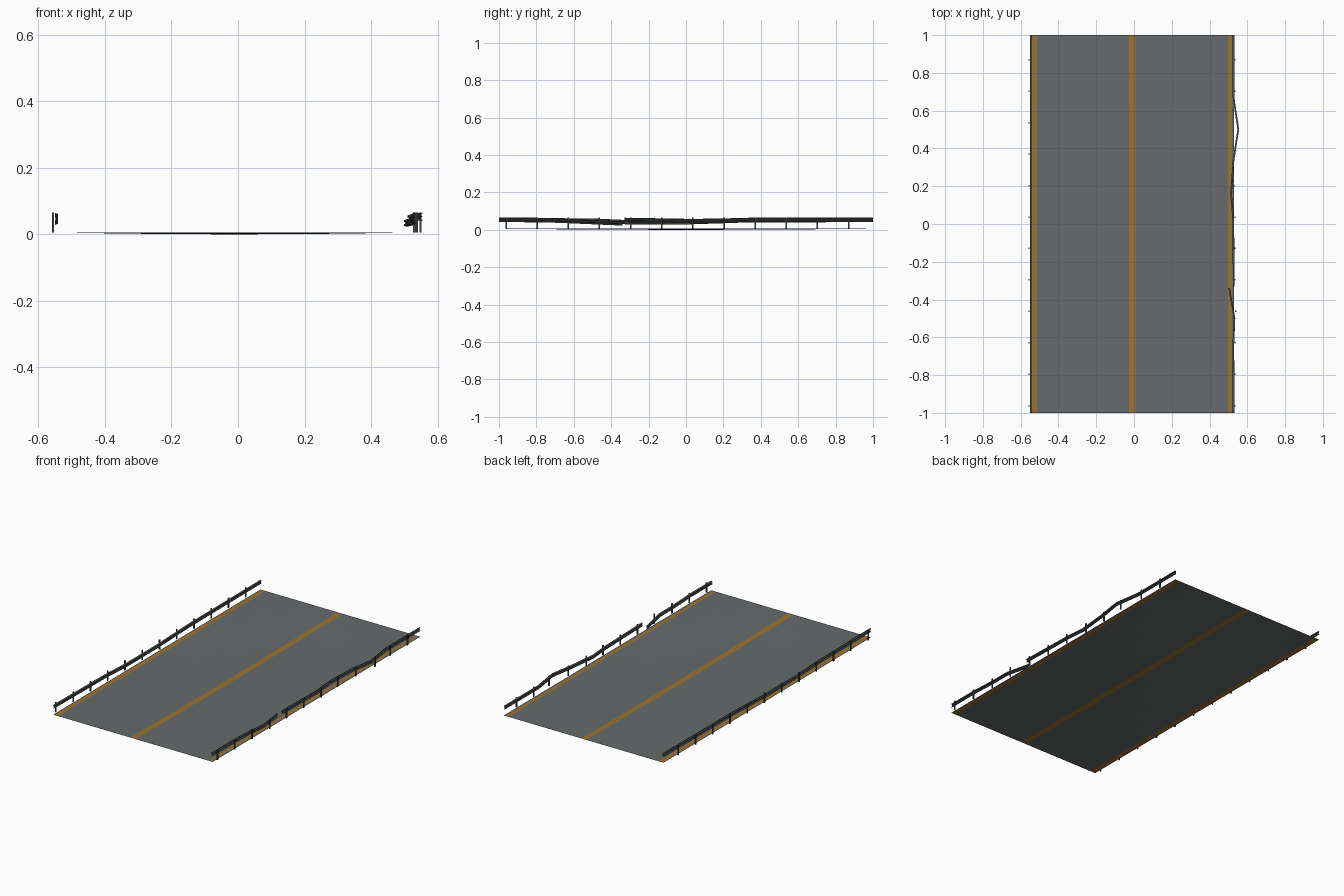
import bpy, bmesh

if "Cube" in bpy.data.objects:
    bpy.data.objects.remove(bpy.data.objects["Cube"])

def mat(name, rgb):
    m = bpy.data.materials.new(name)
    m.diffuse_color = (*rgb, 1)
    m.use_nodes = True
    m.node_tree.nodes["Principled BSDF"].inputs["Base Color"].default_value = m.diffuse_color
    return m

asphalt = mat("asphalt grey", (0.135, 0.147, 0.147))
paint = mat("road paint orange", (0.33, 0.175, 0.03))
steel = mat("dark steel", (0.075, 0.08, 0.08))

def make(name, bm, mats):
    me = bpy.data.meshes.new(name)
    bm.to_mesh(me)
    bm.free()
    for m in mats:
        me.materials.append(m)
    ob = bpy.data.objects.new(name, me)
    bpy.context.collection.objects.link(ob)
    return ob

def strip(bm, rows):
    """Bridge a list of equal-length point rows with quads."""
    vs = [[bm.verts.new(p) for p in r] for r in rows]
    faces = []
    for a, b in zip(vs, vs[1:]):
        for i in range(len(a) - 1):
            faces.append(bm.faces.new((a[i], a[i + 1], b[i + 1], b[i])))
    return faces

# Road sheet, very slightly dished, with painted strips cut into it
STRIPES = [(-0.541, -0.514), (-0.027, 0.008), (0.497, 0.518)]
xs = sorted([-0.548, -0.4, -0.27, -0.14, 0.13, 0.26, 0.38, 0.53] + [x for s in STRIPES for x in s])
ys = [-1 + i / 5 for i in range(11)]
bm = bmesh.new()
rows = [[(x, y, 0.006 * min(1, ((x + 0.01) / 0.54) ** 2 + y * y)) for x in xs] for y in ys]
for f in strip(bm, rows):
    cx = f.calc_center_median().x
    f.material_index = int(any(a < cx < b for a, b in STRIPES))
bm.normal_update()
make("road", bm, [asphalt, paint])

# Guard rails: W-shaped beam section (inward depth, height) swept along a bent path
W = [(0, 0.064), (0.008, 0.061), (0.008, 0.057), (0.002, 0.053),
     (0.008, 0.049), (0.008, 0.045), (0, 0.042)]

def rail(name, path, side):
    bm = bmesh.new()
    strip(bm, [[(x - side * d, y, z + dz) for d, z in W] for y, x, dz in path])
    bmesh.ops.recalc_face_normals(bm, faces=bm.faces)
    ob = make(name, bm, [steel])
    mod = ob.modifiers.new("thickness", 'SOLIDIFY')
    mod.thickness = 0.0012
    mod.offset = 0

rail("left_rail", [(-1, -0.55, 0), (-0.5, -0.55, -0.004), (-0.3, -0.55, -0.013),
                   (0, -0.55, -0.013), (0.3, -0.55, -0.003), (1, -0.55, 0)], -1)
rail("right_rail_broken_end", [(-1, 0.531, 0), (-0.8, 0.531, 0), (-0.64, 0.53, -0.006),
                               (-0.5, 0.536, -0.012), (-0.34, 0.508, -0.019)], 1)
rail("right_rail_bent", [(-0.33, 0.532, 0), (0.02, 0.53, -0.006), (0.16, 0.518, -0.005),
                         (0.34, 0.531, 0), (0.5, 0.556, 0), (0.67, 0.531, 0), (1, 0.531, 0)], 1)

# Posts behind the rails; those at the bulge are pushed outwards
def posts(name, x, shifts):
    bm = bmesh.new()
    for i in range(12):
        cx, cy = x + shifts.get(i, 0), -0.962 + i * 0.1665
        vs = bmesh.ops.create_cube(bm, size=1)["verts"]
        for v in vs:
            v.co.x = cx + v.co.x * 0.006
            v.co.y = cy + v.co.y * 0.008
            v.co.z = 0.036 + v.co.z * 0.06
    make(name, bm, [steel])

posts("left_posts", -0.556, {})
posts("right_posts", 0.535, {3: 0.004, 7: -0.005, 9: 0.014})
